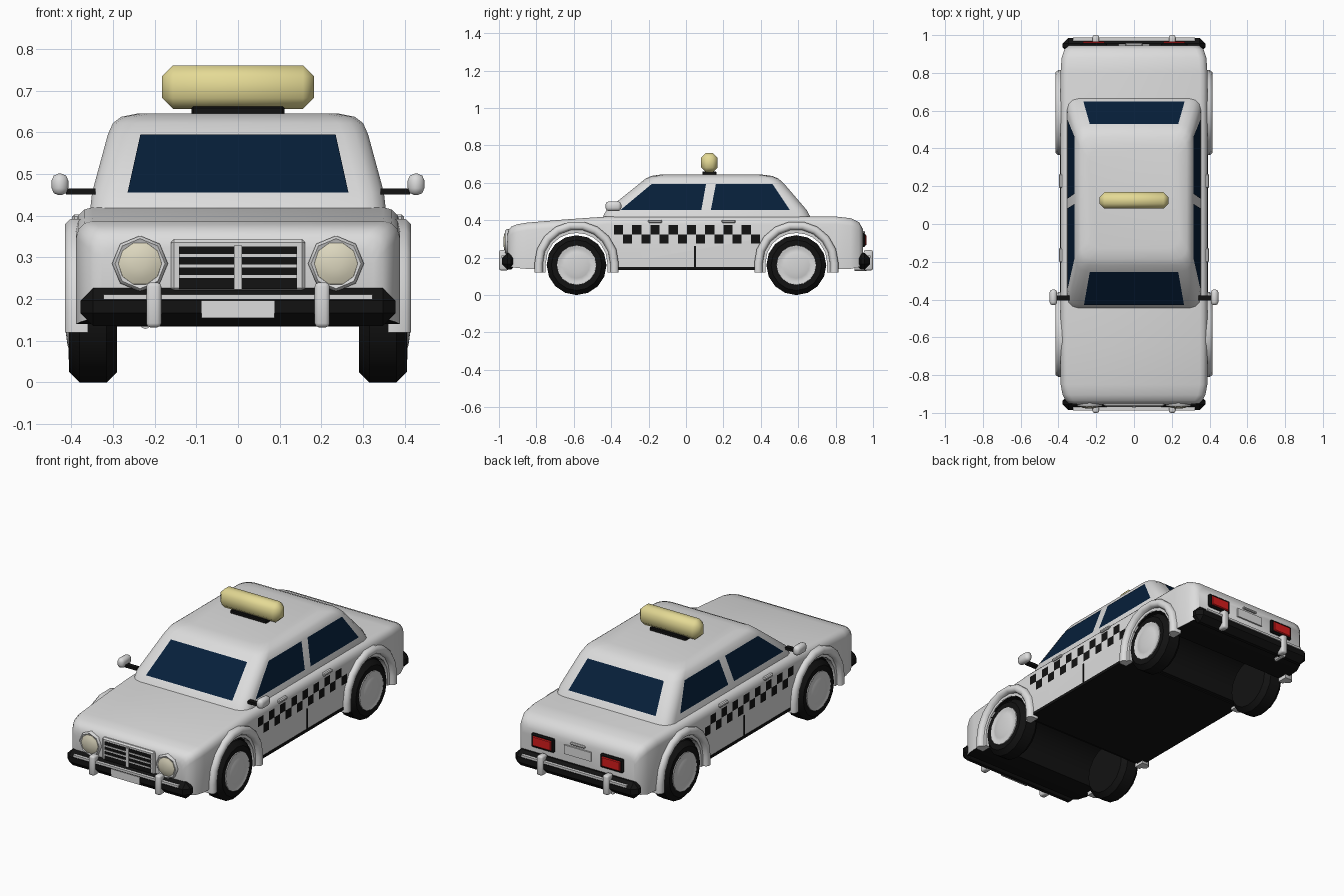
import bpy, bmesh, math
from mathutils import Vector

cube = bpy.data.objects.get("Cube")
if cube:
    bpy.data.objects.remove(cube, do_unlink=True)


def material(name, rgb):
    m = bpy.data.materials.new(name)
    m.use_nodes = True
    m.diffuse_color = (*rgb, 1)
    m.node_tree.nodes["Principled BSDF"].inputs["Base Color"].default_value = (*rgb, 1)
    return m


WHITE = material("white paint", (0.72, 0.72, 0.72))
CHROME = material("pale chrome", (0.68, 0.68, 0.68))
BLACK = material("black rubber", (0.006, 0.006, 0.006))
GLASS = material("navy glass", (0.002, 0.0135, 0.042))
YELLOW = material("sign yellow", (0.78, 0.70, 0.30))
CREAM = material("lamp cream", (0.72, 0.68, 0.52))
RED = material("tail red", (0.68, 0.012, 0.012))


def smooth_by_angle(ob, angle):
    bpy.ops.object.select_all(action="DESELECT")
    ob.select_set(True)
    bpy.context.view_layer.objects.active = ob
    bpy.ops.object.shade_smooth_by_angle(angle=math.radians(angle))


def finish(name, bm, mat, smooth=None):
    mesh = bpy.data.meshes.new(name)
    bm.to_mesh(mesh)
    bm.free()
    mesh.materials.append(mat)
    ob = bpy.data.objects.new(name, mesh)
    bpy.context.collection.objects.link(ob)
    if smooth:
        smooth_by_angle(ob, smooth)
    return ob


def box(name, centre, size, mat, bevel=0, segments=1, smooth=None):
    bm = bmesh.new()
    bmesh.ops.create_cube(bm, size=1)
    bmesh.ops.scale(bm, vec=size, verts=bm.verts)
    bmesh.ops.translate(bm, vec=centre, verts=bm.verts)
    if bevel:
        bmesh.ops.bevel(bm, geom=bm.edges[:], offset=bevel, segments=segments,
                        profile=0.5, affect="EDGES")
    return finish(name, bm, mat, smooth)


def loft(name, rings, mat, smooth=40):
    """Skin rings of equal length and cap both ends."""
    bm = bmesh.new()
    vs = [[bm.verts.new(p) for p in ring] for ring in rings]
    n = len(vs[0])
    for a, b in zip(vs, vs[1:]):
        for i in range(n):
            j = (i + 1) % n
            bm.faces.new((a[i], a[j], b[j], b[i]))
    bm.faces.new(vs[0])
    bm.faces.new(vs[-1])
    bmesh.ops.recalc_face_normals(bm, faces=bm.faces)
    return finish(name, bm, mat, smooth)


def lathe(name, centre, axis, profile, mat, sides, smooth=40):
    """Turn (distance along axis, radius) pairs around an axis."""
    turn = Vector((0, 0, 1)).rotation_difference(Vector(axis)).to_matrix()
    rings = [[Vector(centre) + turn @ Vector((r * math.cos(a), r * math.sin(a), d))
              for a in (math.tau * k / sides for k in range(sides))]
             for d, r in profile]
    return loft(name, rings, mat, smooth)


def plates(name, quads, mat):
    """Flat panes facing away from the middle of the car."""
    bm = bmesh.new()
    for q in quads:
        f = bm.faces.new([bm.verts.new(p) for p in q])
        f.normal_update()
        if f.normal.dot(f.calc_center_median() - Vector((0, 0.1, 0.3))) < 0:
            f.normal_flip()
    return finish(name, bm, mat)


# Lower body: rounded cross-sections along y
def body_ring(y, top, half, low, r=0.04):
    arc = [(half - r + r * math.cos(a), top - r + r * math.sin(a))
           for a in (math.radians(d) for d in (0, 30, 60, 90))]
    right = [(half, low)] + arc
    return [(x, y, z) for x, z in right] + [(-x, y, z) for x, z in reversed(right)]


stations = [(-0.955, 0.325, 0.325, 0.17), (-0.949, 0.348, 0.346, 0.155), (-0.935, 0.365, 0.362, 0.15),
            (-0.905, 0.378, 0.378, 0.145), (-0.85, 0.387, 0.388, 0.14), (-0.65, 0.404, 0.389, 0.14),
            (-0.42, 0.42, 0.389, 0.14), (0.8, 0.42, 0.389, 0.14), (0.88, 0.411, 0.383, 0.14),
            (0.925, 0.39, 0.368, 0.15), (0.945, 0.355, 0.345, 0.16)]
body = loft("body", [body_ring(*s) for s in stations], WHITE)

# Wheel wells cut through the floor
AXLES = ((-0.585, "front"), (0.59, "rear"))
for y, pos in AXLES:
    cutter = lathe(pos + "_well_cutter", (0, y, 0.16), (1, 0, 0), [(-0.5, 0.172), (0.5, 0.172)], BLACK, 24)
    cut = body.modifiers.new(pos + "_well", "BOOLEAN")
    cut.operation, cut.solver, cut.object = "DIFFERENCE", "EXACT", cutter
    bpy.context.view_layer.objects.active = body
    bpy.ops.object.modifier_apply(modifier=cut.name)
    bpy.data.objects.remove(cutter, do_unlink=True)

# Floor and wells are black
body.data.materials.clear()
body.data.materials.append(WHITE)
body.data.materials.append(BLACK)
for p in body.data.polygons:
    well = abs(p.normal.x) < 0.3 and abs(p.center.y) < 0.87 and p.center.z < 0.35
    p.material_index = int(well or p.normal.z < -0.6)
smooth_by_angle(body, 40)
box("underbody", (0, 0, 0.142), (0.782, 0.8, 0.016), BLACK)


# Cabin: rounded rectangles stacked up z
def cabin_ring(z, half, front, back, r=0.06):
    pts = []
    corners = ((half - r, back - r, 0), (r - half, back - r, 90),
               (r - half, front + r, 180), (half - r, front + r, 270))
    for cx, cy, start in corners:
        for d in (0, 30, 60, 90):
            a = math.radians(start + d)
            pts.append((cx + r * math.cos(a), cy + r * math.sin(a), z))
    return pts


levels = [(0.40, 0.356, -0.455, 0.675), (0.455, 0.35, -0.425, 0.645), (0.595, 0.312, -0.25, 0.525),
          (0.622, 0.30, -0.217, 0.495), (0.637, 0.28, -0.185, 0.46), (0.645, 0.24, -0.13, 0.40)]
loft("cabin", [cabin_ring(*s) for s in levels], WHITE)

# Window panes
LO, HI = 0.455, 0.595
plates("windscreen", [[(-0.265, -0.429, LO), (0.265, -0.429, LO),
                       (0.234, -0.254, HI), (-0.234, -0.254, HI)]], GLASS)
plates("rear_window", [[(-0.268, 0.649, LO), (0.268, 0.649, LO),
                        (0.234, 0.529, HI), (-0.234, 0.529, HI)]], GLASS)
for s, side in ((1, "left"), (-1, "right")):
    spans = ((-0.35, 0.082, 0.107, -0.182), (0.133, 0.555, 0.462, 0.16))
    plates(side + "_side_windows",
           [[(s * 0.353, a, LO), (s * 0.353, b, LO), (s * 0.315, c, HI), (s * 0.315, d, HI)]
            for a, b, c, d in spans], GLASS)

    # Checker band and door gap
    cell, rows = 0.78 / 16, (0.325, 0.275)
    quads = []
    for col in range(16):
        y, z = -0.385 + col * cell, rows[col % 2]
        x = s * 0.392
        quads.append([(x, y, z), (x, y + cell, z), (x, y + cell, z + 0.05), (x, y, z + 0.05)])
    plates(side + "_checker_band", quads, BLACK)
    box(side + "_door_gap", (s * 0.389, 0.048, 0.205), (0.006, 0.009, 0.115), BLACK)

    # Door handles
    for y, pos in ((-0.165, "front"), (0.228, "rear")):
        box(f"{side}_{pos}_handle", (s * 0.385, y, 0.394), (0.025, 0.075, 0.017), CHROME, 0.005)

    # Mirror
    box(side + "_mirror_arm", (s * 0.377, -0.392, 0.458), (0.07, 0.026, 0.015), BLACK)
    box(side + "_mirror", (s * 0.427, -0.388, 0.475), (0.04, 0.084, 0.052), WHITE, 0.017, 2, 60)

    # Wheels and arches
    for wy, pos in AXLES:
        hub = (0, wy, 0.16)
        tyre = [(0.29, 0.10), (0.29, 0.135), (0.315, 0.16), (0.38, 0.16), (0.405, 0.135), (0.402, 0.10)]
        lathe(f"{side}_{pos}_tyre", hub, (s, 0, 0), tyre, BLACK, 16)
        rim = [(0.39, 0.108), (0.407, 0.105), (0.407, 0.097), (0.403, 0.09),
               (0.409, 0.07), (0.413, 0.04), (0.414, 0.01)]
        lathe(f"{side}_{pos}_hubcap", hub, (s, 0, 0), rim, CHROME, 16, 50)
        section = [(0.165, 0.36), (0.165, 0.391), (0.18, 0.392), (0.183, 0.405), (0.193, 0.415),
                   (0.213, 0.415), (0.225, 0.402), (0.225, 0.36)]
        path = [(180, 0.12)] + [(d, 0.17) for d in range(180, -1, -20)] + [(0, 0.12)]
        loft(f"{side}_{pos}_arch",
             [[(s * x, wy + r * math.cos(math.radians(d)), z + r * math.sin(math.radians(d)))
               for r, x in section] for d, z in path], WHITE, 50)

    # Headlight
    lathe(side + "_headlight_ring", (s * 0.235, 0, 0.285), (0, -1, 0),
          [(0.93, 0.067), (0.96, 0.067), (0.967, 0.06), (0.963, 0.052)], CHROME, 8, 60)
    lathe(side + "_headlight_lens", (s * 0.235, 0, 0.285), (0, -1, 0),
          [(0.95, 0.053), (0.966, 0.052), (0.973, 0.037), (0.977, 0.015)], CREAM, 10, 60)

    # Tail light
    box(side + "_tail_frame", (s * 0.212, 0.944, 0.294), (0.14, 0.03, 0.076), BLACK, 0.006)
    box(side + "_tail_light", (s * 0.212, 0.951, 0.294), (0.114, 0.03, 0.054), RED, 0.004)

# Grille
box("grille_frame", (0, -0.945, 0.281), (0.322, 0.04, 0.125), CHROME, 0.008)
box("grille_mesh", (0, -0.962, 0.275), (0.284, 0.01, 0.102), BLACK)
for i in range(3):
    box(f"grille_bar_{i + 1}", (0, -0.965, 0.254 + 0.025 * i), (0.284, 0.01, 0.007), CHROME)
box("grille_post", (0, -0.965, 0.276), (0.018, 0.018, 0.106), CHROME)

# Bumpers
for s, end in ((-1, "front"), (1, "rear")):
    box(end + "_bumper", (0, s * 0.945, 0.181), (0.755, 0.08, 0.09), BLACK, 0.03)
    box(end + "_bumper_strip", (0, s * 0.972, 0.205), (0.645, 0.03, 0.012), CHROME)
    for x in (-0.202, 0.202):
        box(f"{end}_guard_{'left' if x > 0 else 'right'}", (x, s * 0.975, 0.186),
            (0.036, 0.05, 0.108), CHROME, 0.01, 2, 60)
box("front_plate", (0, -0.984, 0.175), (0.176, 0.008, 0.042), WHITE)

# Boot plate and handle, exhaust
box("rear_plate", (0, 0.946, 0.293), (0.165, 0.014, 0.05), WHITE)
box("boot_handle", (0, 0.945, 0.336), (0.09, 0.024, 0.012), CHROME, 0.004)
lathe("exhaust", (-0.222, 0, 0.14), (0, 1, 0), [(0.9, 0.012), (0.965, 0.012)], CHROME, 8)

# Roof sign
box("sign_base", (0, 0.125, 0.65), (0.222, 0.075, 0.024), BLACK, 0.004)
box("roof_sign", (0, 0.125, 0.708), (0.364, 0.088, 0.104), YELLOW, 0.026, 1, 50)
